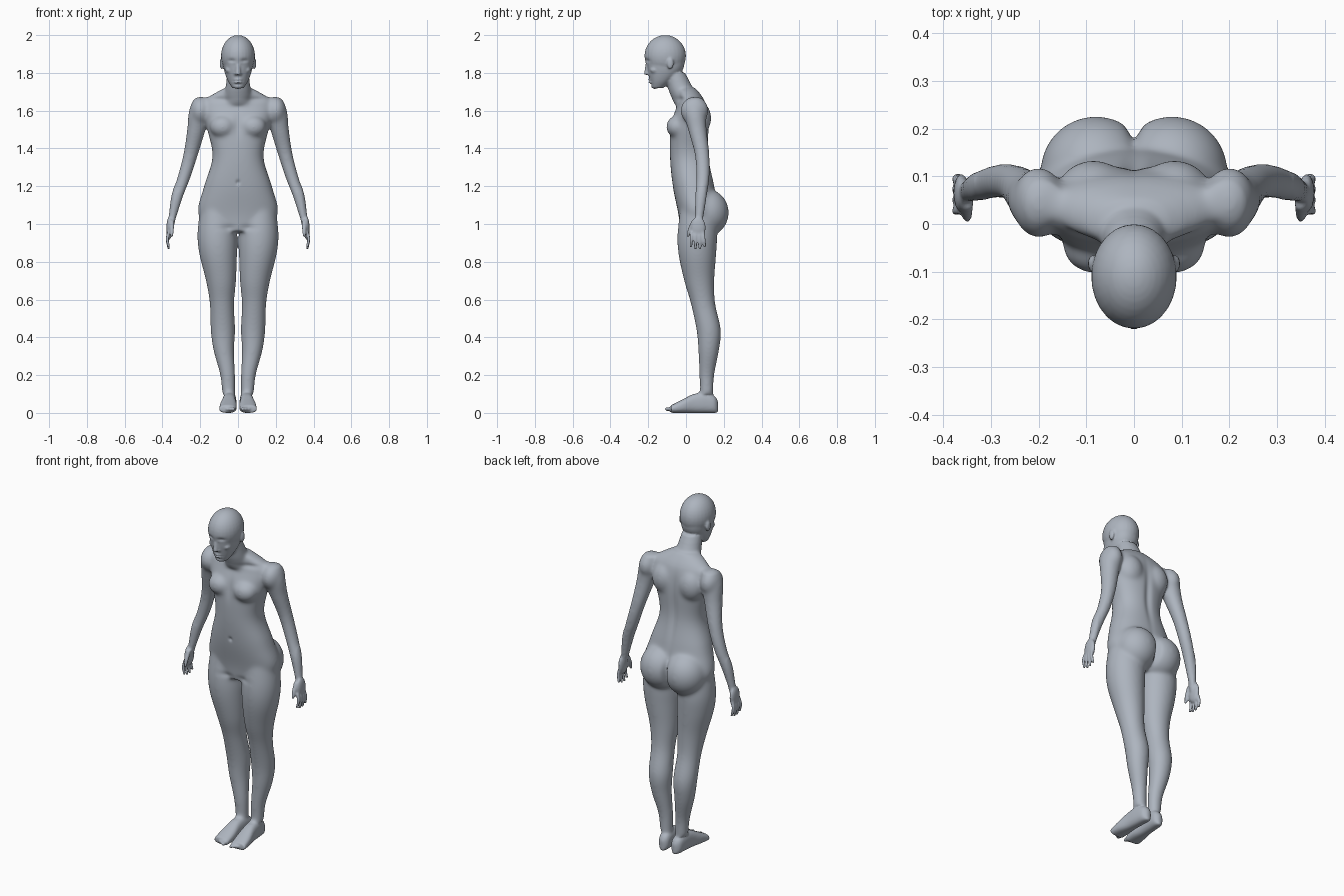
import bpy
import bmesh
import math
from mathutils import Matrix

if "Cube" in bpy.data.objects:
    bpy.data.objects.remove(bpy.data.objects["Cube"], do_unlink=True)

FRONT, BACK = -1, 1
bm = bmesh.new()


def spline(rows, steps=5):
    """Catmull-Rom interpolation through rows of numbers."""
    padded = [rows[0], *rows, rows[-1]]
    result = []
    for before, start, end, after in zip(padded, padded[1:], padded[2:], padded[3:]):
        for step in range(steps):
            t = step / steps
            row = []
            for p, q, r, s in zip(before, start, end, after):
                linear = r - p
                square = 2 * p - 5 * q + 4 * r - s
                cube = 3 * (q - r) + s - p
                row.append(q + t / 2 * (linear + t * (square + t * cube)))
            result.append(row)
    result.append(rows[-1])
    return result


def loft(rows, side=1, along_y=False, power=2, sides=36):
    """Skin through rounded sections given as x, y, z, half width, half depth."""
    rings = []
    for x, y, z, width, depth in spline(rows):
        ring = []
        for i in range(sides):
            angle = math.tau * i / sides
            cosine, sine = math.cos(angle), math.sin(angle)
            u = math.copysign(abs(cosine) ** (2 / power), cosine) * width
            v = math.copysign(abs(sine) ** (2 / power), sine) * depth
            if along_y:
                ring.append(bm.verts.new((side * (x + u), y, z + v)))
            else:
                ring.append(bm.verts.new((side * (x + u), y + v, z)))
        rings.append(ring)
    for low, high in zip(rings, rings[1:]):
        for i in range(sides):
            bm.faces.new((low[i - 1], low[i], high[i], high[i - 1]))
    bm.faces.new(rings[0])
    bm.faces.new(rings[-1])


def limb(rows, side=1):
    """Round tube through points given as x, y, z, radius."""
    loft([(x, y, z, radius, radius) for x, y, z, radius in rows], side)


def blob(center, radii, side=1):
    """Ellipsoid muscle or feature."""
    x, y, z = center
    place = Matrix.Translation((side * x, y, z)) @ Matrix.Diagonal((*radii, 1))
    bmesh.ops.create_uvsphere(bm, u_segments=28, v_segments=18, radius=1, matrix=place)


# Torso: height, half width, front, back
torso = [(.96, .1, -.03, .12), (1.05, .21, -.04, .17), (1.2, .18, -.07, .15),
         (1.36, .135, -.085, .12), (1.53, .17, -.08, .12), (1.65, .18, -.04, .1),
         (1.72, .07, -.05, .05)]
loft([(0, (front + back) / 2, z, width, (back - front) / 2)
      for z, width, front, back in torso], power=2.3)

# Neck, skull and face
limb([(0, .02, 1.63, .08), (0, -.02, 1.7, .07), (0, -.06, 1.8, .055)])
blob((0, -.11, 1.89), (.09, .11, .11))
face = [(1.72, -.15, .03, .03), (1.76, -.13, .055, .06), (1.82, -.11, .075, .095),
        (1.9, -.11, .085, .105)]
loft([(0, y, z, width, depth) for z, y, width, depth in face], power=2.2)

# Nose, lips and chin
limb([(0, -.2, 1.87, .009), (0, -.205, 1.83, .012), (0, -.208, 1.79, .015)])
for lip_height in (1.75, 1.765):
    blob((0, -.186, lip_height), (.022, .013, .007))
blob((0, -.165, 1.73), (.025, .02, .015))

leg = [(.11, .06, 1.08, .09), (.11, .06, .95, .105), (.105, .06, .84, .1),
       (.09, .07, .7, .08), (.085, .09, .58, .065), (.08, .12, .44, .065),
       (.075, .12, .33, .055), (.055, .11, .2, .04), (.05, .11, .1, .035)]
arm = [(.19, .05, 1.67, .04), (.2, .045, 1.6, .06), (.22, .06, 1.5, .05),
       (.25, .085, 1.37, .04), (.285, .09, 1.25, .036), (.32, .08, 1.15, .032),
       (.345, .07, 1.04, .022), (.36, .065, .98, .018)]
# Foot: distance back, height, half width
foot = [(.17, .06, .01), (.15, .09, .03), (.1, .11, .035), (.04, .1, .037),
        (-.02, .07, .045), (-.08, .04, .045)]

for side in (1, -1):
    # Limbs, feet and toes
    limb(leg, side)
    limb(arm, side)
    loft([(.05 - y / 16, y, height / 2, width, height / 2) for y, height, width in foot],
         side, along_y=True, power=2.5)
    for toe in range(5):
        blob((.025 + .016 * toe, -.095 + .01 * toe, .02), (.01, .018, .011), side)

    # Palm, fingers and thumb
    blob((.362, .065, .98), (.017, .04, .06), side)
    for finger in range(4):
        base, end = .03 + .02 * finger, .025 + .025 * finger
        tip = .86 + .01 * abs(finger - 1.5)
        limb([(.366, base, .96, .009), (.374, (base + end) / 2, .92, .009),
              (.366, end, tip, .007)], side)
    limb([(.35, .045, 1.02, .014), (.35, .02, .97, .011), (.35, .01, .93, .007)], side)

    # Shoulder, buttock, chest and shoulder blade
    blob((.2, .045, 1.6), (.055, .075, .075), side)
    blob((.08, .11, 1.06), (.117, .117, .125), side)
    blob((.08, -.045, 1.515), (.07, .06, .06), side)
    blob((.085, .07, 1.56), (.075, .064, .09), side)

    # Ear, eyelid, cheekbone and nostril
    blob((.086, -.083, 1.85), (.011, .018, .031), side)
    blob((.034, -.184, 1.854), (.016, .014, .009), side)
    blob((.045, -.165, 1.815), (.022, .025, .018), side)
    blob((.013, -.2, 1.795), (.008, .011, .008), side)

bmesh.ops.recalc_face_normals(bm, faces=bm.faces)
parts = bpy.data.meshes.new("body parts")
bm.to_mesh(parts)
bm.free()
body = bpy.data.objects.new("body", parts)
bpy.context.collection.objects.link(body)

# Fuse the parts into one continuous skin
fuse = body.modifiers.new("fuse", 'REMESH')
fuse.mode = 'VOXEL'
fuse.voxel_size = .0055
graph = bpy.context.evaluated_depsgraph_get()
skin = bpy.data.meshes.new_from_object(body.evaluated_get(graph))
body.modifiers.clear()
body.data = skin
bpy.data.meshes.remove(parts)
bm = bmesh.new()
bm.from_mesh(skin)


def relax(verts, times):
    """Smooth the chosen part of the skin."""
    for _ in range(times):
        bmesh.ops.smooth_vert(bm, verts=verts, factor=.5, use_axis_x=True,
                              use_axis_y=True, use_axis_z=True)


def press(facing, x, z, width, height, depth):
    """Press a soft hollow into the front or back, alike on both sides."""
    for vert in bm.verts:
        spread = ((abs(vert.co.x) - x) / width) ** 2 + ((vert.co.z - z) / height) ** 2
        if spread < 6 and vert.normal.y * facing > 0:
            vert.co.y -= facing * depth * math.exp(-spread)


# Blend the large forms strongly, the face, hands and feet lightly
relax([v for v in bm.verts if .1 < v.co.z < 1.7 and abs(v.co.x) < .335], 28)
relax([v for v in bm.verts if 1.66 < v.co.z < 1.76 and v.co.y > -.11], 12)
relax(list(bm.verts), 3)
bm.normal_update()

# Eye sockets, mouth line and hollow under the lip
press(FRONT, .034, 1.865, .02, .01, .008)
press(FRONT, 0, 1.757, .022, .003, .005)
press(FRONT, 0, 1.74, .02, .006, .004)
# Breastbone, navel, collarbone hollows and groin
press(FRONT, 0, 1.52, .02, .06, .006)
press(FRONT, 0, 1.22, .01, .012, .008)
press(FRONT, .1, 1.66, .05, .014, .007)
press(FRONT, .05, .98, .04, .016, .005)
# Spine furrow and cleft
press(BACK, 0, 1.42, .02, .16, .01)
press(BACK, 0, 1.04, .014, .08, .022)

for polygon in bm.faces:
    polygon.smooth = True
bm.to_mesh(skin)
bm.free()

# Single skin colour
clay = bpy.data.materials.new("blue grey clay")
clay.use_nodes = True
colour = (.42, .46, .52, 1)
clay.diffuse_color = colour
clay.node_tree.nodes["Principled BSDF"].inputs["Base Color"].default_value = colour
skin.materials.clear()
skin.materials.append(clay)
